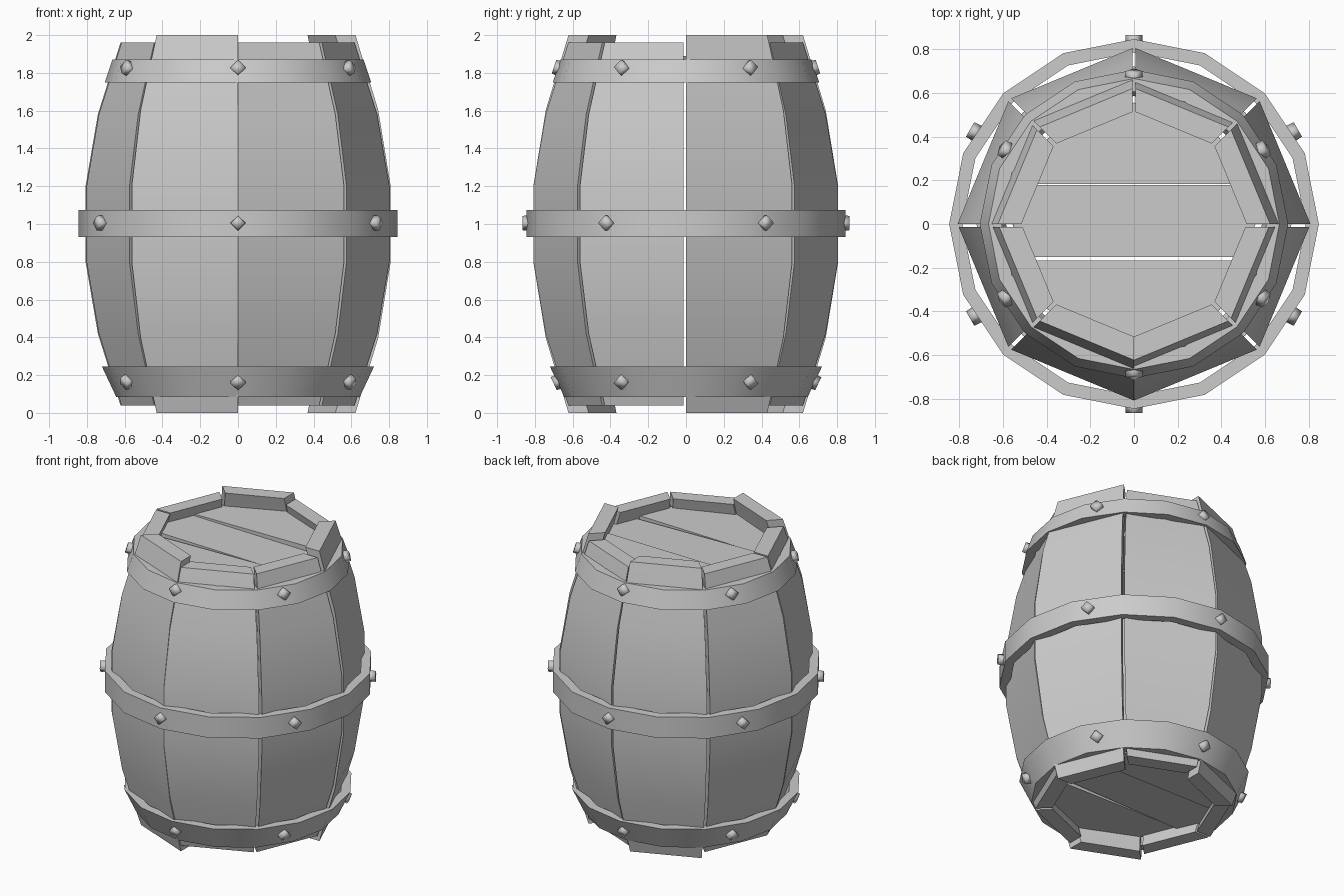
import bpy, bmesh, math
from mathutils import Matrix, Vector

cube = bpy.data.objects.get("Cube")
if cube:
    bpy.data.objects.remove(cube)

grey = bpy.data.materials.new("plain grey")
grey.use_nodes = True
grey.diffuse_color = (0.6, 0.6, 0.6, 1)
grey.node_tree.nodes["Principled BSDF"].inputs["Base Color"].default_value = (0.6, 0.6, 0.6, 1)


def finish(name, bm, smooth_angle=None):
    bmesh.ops.recalc_face_normals(bm, faces=bm.faces)
    mesh = bpy.data.meshes.new(name)
    bm.to_mesh(mesh)
    bm.free()
    mesh.materials.append(grey)
    obj = bpy.data.objects.new(name, mesh)
    bpy.context.collection.objects.link(obj)
    if smooth_angle:
        bpy.ops.object.select_all(action='DESELECT')
        obj.select_set(True)
        bpy.context.view_layer.objects.active = obj
        bpy.ops.object.shade_smooth_by_angle(angle=math.radians(smooth_angle))
    return obj


def polar(radius, angle, z=0):
    return Vector((radius * math.cos(angle), radius * math.sin(angle), z))


def loft(bm, rings, closed):
    """Join rings of equal length; closed joins the last ring to the first."""
    rows = [[bm.verts.new(p) for p in ring] for ring in rings]
    n = len(rows[0])
    pairs = list(zip(rows, rows[1:])) + ([(rows[-1], rows[0])] if closed else [])
    for a, b in pairs:
        for i in range(n):
            j = (i + 1) % n
            bm.faces.new((a[i], a[j], b[j], b[i]))
    if not closed:
        bm.faces.new(rows[0])
        bm.faces.new(rows[-1])


# Staves: eight bowed planks, three of them slightly longer
PROFILE = [(-0.96, 0.622), (-0.58, 0.742), (-0.2, 0.807),
           (0.2, 0.807), (0.58, 0.742), (0.96, 0.622)]
WALL = 0.107
LONG = (0, 2, 5)
# Gap (before, after) each stave corner, going round from +x
GAPS = [(0.014, 0), (0.01, 0.01), (0.007, 0.007), (0.01, 0.01),
        (0, 0.014), (0.01, 0.01), (0, 0), (0.01, 0.01)]
STEP = math.pi / 4

for k in range(8):
    a, b = k * STEP, (k + 1) * STEP
    stretch = 1 / 0.96 if k in LONG else 1
    rings = []
    for h, r in PROFILE:
        ring = []
        for radius in (r, r - WALL):
            p, q = polar(radius, a), polar(radius, b)
            along = (q - p).normalized()
            p, q = p + along * GAPS[k][1], q - along * GAPS[(k + 1) % 8][0]
            ring += [p, q] if radius == r else [q, p]
        z = Vector((0, 0, 1 + h * stretch))
        rings.append([p + z for p in ring])
    bm = bmesh.new()
    loft(bm, rings, False)
    finish(f"stave_{k + 1}", bm, 35)


# Lids: three loose planks cut from an octagon, at each end
def plank(name, z, low, high, tilt):
    bm = bmesh.new()
    loft(bm, [[polar(0.555, i * STEP, h) for i in range(8)] for h in (-0.03, 0.03)], False)
    for y, side in ((low, -1), (high, 1)):
        bmesh.ops.bisect_plane(bm, geom=bm.verts[:] + bm.edges[:] + bm.faces[:],
                               plane_co=(0, y, 0), plane_no=(0, side, 0), clear_outer=True)
        bmesh.ops.holes_fill(bm, edges=[e for e in bm.edges if e.is_boundary])
    bm.transform(Matrix.Translation((0, 0, z)) @ Matrix.Rotation(math.radians(tilt), 4, 'Y'))
    finish(name, bm)


for end, z, out in (("top", 1.85, 1), ("bottom", 0.15, -1)):
    plank(f"{end}_lid_front_plank", z, -0.6, -0.168, -1 * out)
    plank(f"{end}_lid_middle_plank", z, -0.152, 0.178, 1 * out)
    plank(f"{end}_lid_back_plank", z + 0.02 * out, 0.184, 0.6, -0.5 * out)


# Hoops: sixteen-sided bands, each with six diamond rivets
def hoop(name, z0, r0, z1, r1, rivet_z):
    thick = 0.06
    corners = ((r0, z0), (r1, z1), (r1 - thick, z1), (r0 - thick, z0))
    bm = bmesh.new()
    loft(bm, [[polar(r, i * math.pi / 8, z) for i in range(16)] for r, z in corners], True)
    finish(f"{name}_hoop", bm, 35)

    slope = math.atan2(r1 - r0, z1 - z0)
    radius = r0 + (r1 - r0) * (rivet_z - z0) / (z1 - z0) - 0.005
    for i in range(6):
        bm = bmesh.new()
        bmesh.ops.create_cone(bm, cap_ends=True, segments=4, radius1=0.042,
                              radius2=0.038, depth=0.05)
        angle = math.radians(30 + 60 * i)
        bm.transform(Matrix.Translation(polar(radius, angle, rivet_z))
                     @ Matrix.Rotation(angle, 4, 'Z')
                     @ Matrix.Rotation(math.pi / 2 + slope, 4, 'Y'))
        finish(f"{name}_rivet_{i + 1}", bm, 120)


hoop("top", 1.75, 0.705, 1.87, 0.665, 1.825)
hoop("middle", 0.93, 0.845, 1.075, 0.845, 1.005)
hoop("bottom", 0.085, 0.645, 0.245, 0.72, 0.165)
